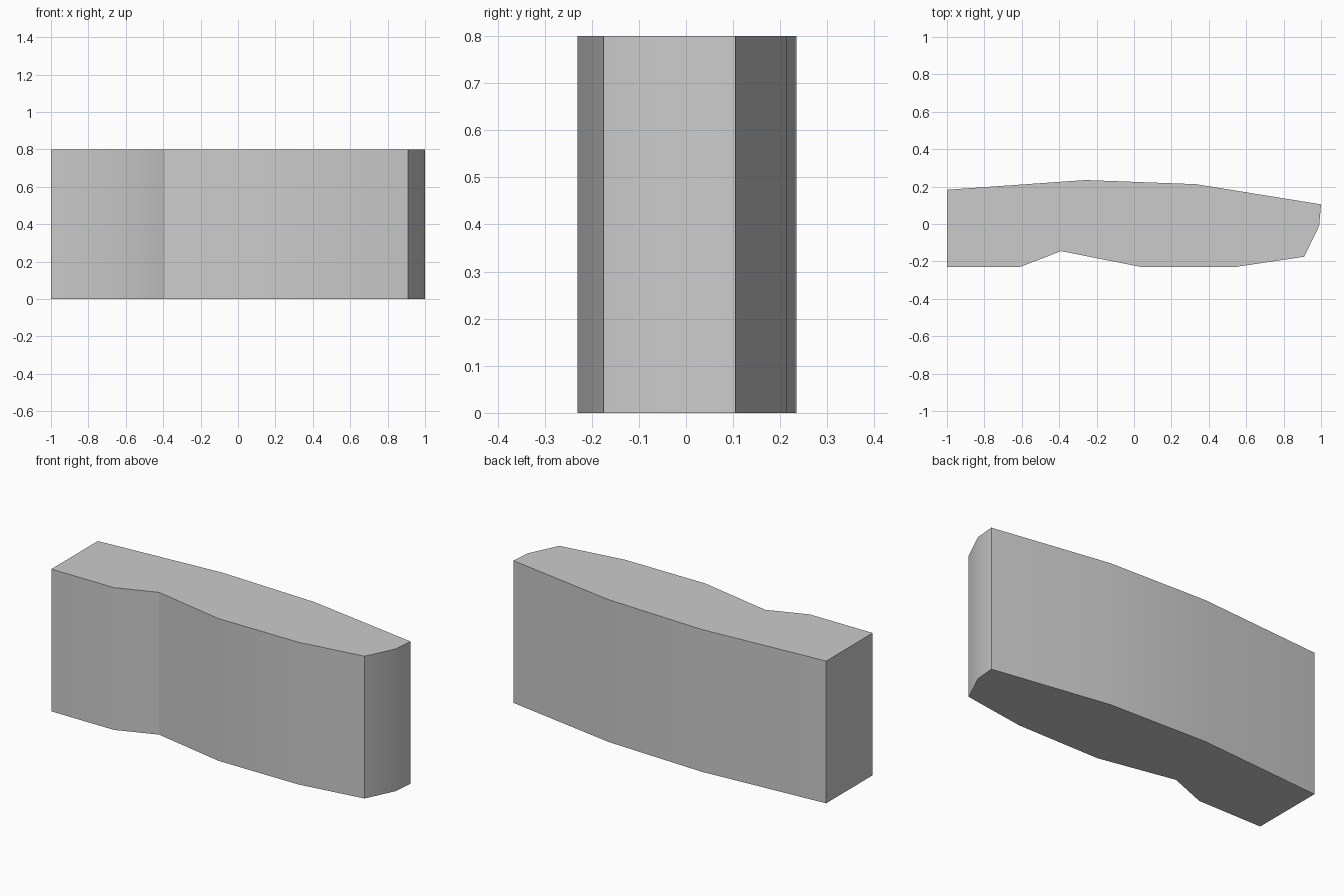
import bpy
import bmesh

cube = bpy.data.objects.get("Cube")
if cube:
    bpy.data.objects.remove(cube, do_unlink=True)

HEIGHT = 0.8

# Plain grey material
grey = bpy.data.materials.new("plain_grey")
grey.use_nodes = True
colour = (0.6, 0.6, 0.6, 1)
grey.diffuse_color = colour
grey.node_tree.nodes["Principled BSDF"].inputs["Base Color"].default_value = colour

# Plan outline, counter-clockwise from the front right corner
outline = [(-1, -0.23), (-0.61, -0.23), (-0.39, -0.145), (0.04, -0.23),
           (0.54, -0.23), (0.91, -0.175), (0.99, -0.01), (1, 0.105),
           (0.33, 0.213), (-0.26, 0.235), (-1, 0.183)]

# Block: the outline raised straight up
bm = bmesh.new()
base = bm.faces.new([bm.verts.new((x, y, 0)) for x, y in outline])
raised = bmesh.ops.extrude_face_region(bm, geom=[base], use_keep_orig=True)
top_verts = [v for v in raised["geom"] if isinstance(v, bmesh.types.BMVert)]
bmesh.ops.translate(bm, verts=top_verts, vec=(0, 0, HEIGHT))
bmesh.ops.recalc_face_normals(bm, faces=bm.faces)
mesh = bpy.data.meshes.new("curved_block")
bm.to_mesh(mesh)
bm.free()
mesh.materials.append(grey)

block = bpy.data.objects.new("curved_block", mesh)
bpy.context.collection.objects.link(block)

# Soft sides with crisp corners
bpy.ops.object.select_all(action="DESELECT")
block.select_set(True)
bpy.context.view_layer.objects.active = block
bpy.ops.object.shade_smooth_by_angle(angle=0.52)
